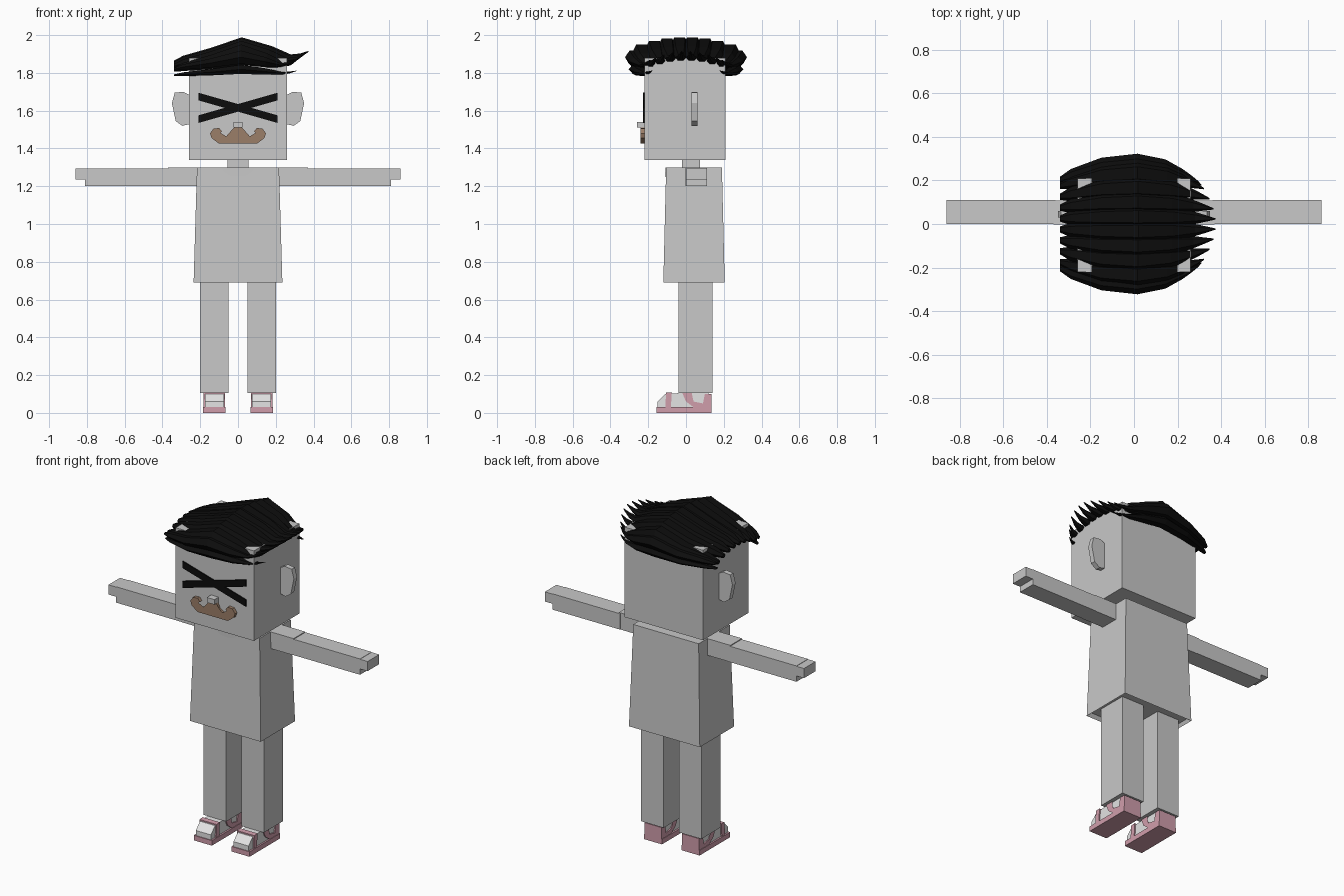
import bpy, bmesh
from mathutils import Vector

cube = bpy.data.objects.get("Cube")
if cube:
    bpy.data.objects.remove(cube, do_unlink=True)


def material(name, r, g, b):
    m = bpy.data.materials.new(name)
    m.use_nodes = True
    m.diffuse_color = (r, g, b, 1)
    bsdf = next(n for n in m.node_tree.nodes if n.type == 'BSDF_PRINCIPLED')
    bsdf.inputs["Base Color"].default_value = (r, g, b, 1)
    return m


GREY = material("light grey", .58, .58, .58)
WHITE = material("white", .77, .77, .77)
BLACK = material("black", .004, .004, .004)
BROWN = material("brown", .33, .21, .14)
PINK = material("pink", .63, .34, .41)


def finish(name, bm, mat):
    bmesh.ops.recalc_face_normals(bm, faces=bm.faces[:])
    mesh = bpy.data.meshes.new(name)
    bm.to_mesh(mesh)
    bm.free()
    mesh.materials.append(mat)
    ob = bpy.data.objects.new(name, mesh)
    bpy.context.collection.objects.link(ob)
    return ob


def loft(name, rings, mat):
    """Skin a list of equal-sized rings and cap both ends."""
    bm = bmesh.new()
    loops = [[bm.verts.new(p) for p in ring] for ring in rings]
    for a, b in zip(loops, loops[1:]):
        for i in range(len(a)):
            j = (i + 1) % len(a)
            bm.faces.new((a[i], a[j], b[j], b[i]))
    caps = [bm.faces.new(loops[0]), bm.faces.new(loops[-1])]
    bmesh.ops.triangulate(bm, faces=[f for f in caps if len(f.verts) > 4])
    return finish(name, bm, mat)


def prism(name, pts, axis, lo, hi, mat):
    """Extrude a (side, height) outline along x or y."""
    def place(d, p):
        return (d, p[0], p[1]) if axis == 'x' else (p[0], d, p[1])
    return loft(name, [[place(d, p) for p in pts] for d in (lo, hi)], mat)


def rect(x0, x1, y0, y1, z):
    return [(x0, y0, z), (x1, y0, z), (x1, y1, z), (x0, y1, z)]


def box(name, x0, x1, y0, y1, z0, z1, mat):
    return loft(name, [rect(x0, x1, y0, y1, z0), rect(x0, x1, y0, y1, z1)], mat)


# Head, neck and nose
box("head", -.26, .26, -.22, .21, 1.34, 1.88, GREY)
box("neck", -.055, .055, -.02, .075, 1.28, 1.35, GREY)
box("nose", -.025, .025, -.26, -.21, 1.51, 1.54, GREY)

# Shirt with a shallow hollow hem, and its neckline
loft("shirt", [rect(-.225, .225, -.105, .19, .71), rect(-.235, .235, -.12, .205, .69),
               rect(-.217, .217, -.105, .19, 1.3)], GREY)
prism("neckline", [(-.085, 1.299), (-.075, 1.275), (-.04, 1.255), (0, 1.25),
                   (.04, 1.255), (.075, 1.275), (.085, 1.299)], 'y', -.108, -.1, GREY)

# Crossed eye bars
for s in (-1, 1):
    prism("eye_bar", [(-.21 * s, 1.695), (.21 * s, 1.575), (.21 * s, 1.535), (-.21 * s, 1.655)],
          'y', -.228, -.219, BLACK)

MOUSTACHE = [(0, 1.425), (.1, 1.425), (.14, 1.455), (.148, 1.48), (.13, 1.505), (.1, 1.508),
             (.085, 1.49), (.1, 1.478), (.105, 1.49), (.122, 1.49), (.128, 1.475),
             (.11, 1.455), (.07, 1.455), (.035, 1.48), (.022, 1.51), (0, 1.51)]
EAR = [(.25, 1.68), (.29, 1.7), (.335, 1.695), (.35, 1.64), (.33, 1.545), (.295, 1.52), (.25, 1.53)]
FOOT = [(-.15, .03), (-.15, .06), (-.11, .1), (-.03, .105), (.12, .105), (.12, .03)]
HEEL = [(-.02, .106), (.03, .106), (.02, .085), (.04, .06), (.09, .05), (.1, .1),
        (.135, .1), (.135, .03), (.04, .03), (0, .06)]

# Paired parts
for s, side in ((1, "left"), (-1, "right")):
    def pair(name, x0, x1, *rest):
        return box(f"{side}_{name}", min(s * x0, s * x1), max(s * x0, s * x1), *rest)

    def pair_prism(name, pts, x0, x1, mat):
        return prism(f"{side}_{name}", pts, 'x', s * x0, s * x1, mat)

    prism(f"{side}_ear", [(s * x, z) for x, z in EAR], 'y', .03, .06, GREY)
    prism(f"{side}_moustache", [(s * x, z) for x, z in MOUSTACHE], 'y', -.24, -.215, BROWN)
    pair("sleeve", .2, .37, -.002, .108, 1.2, 1.3, GREY)
    pair("arm", .36, .81, 0, .11, 1.2, 1.295, GREY)
    pair("hand", .8, .86, 0, .11, 1.235, 1.293, GREY)
    pair("leg", .05, .2, -.04, .14, .105, .72, GREY)
    pair("sole", .065, .185, -.155, .135, 0, .03, PINK)
    pair_prism("foot", FOOT, .075, .175, WHITE)
    pair_prism("heel_strap", HEEL, .068, .182, PINK)
    pair_prism("toe_strap", [(-.11, .03), (-.105, .107), (-.075, .109), (-.08, .03)],
               .068, .182, PINK)

# Hair lock stations: x, centre height, half width, half height
LOCK = [(-.34, 1.855, .014, .012), (-.29, 1.87, .033, .025), (-.15, 1.895, .05, .042),
        (.02, 1.935, .056, .062), (.18, 1.905, .048, .043), (.28, 1.883, .028, .018),
        (.33, 1.892, .015, .013), (.375, 1.915, .003, .003)]
HEX = [(1, 0), (.5, .87), (-.5, .87), (-1, 0), (-.5, -.87), (.5, -.87)]


def lock(y, drop, arch, thick):
    """One six-sided tapered lock sweeping across the head."""
    rings = []
    for x, z, w, h in LOCK:
        px = x * (1 - 2.6 * y * y) if x > 0 else x
        py = y * (1 - 2.2 * x * x)
        pz = 1.9 + (z - 1.9) * arch - drop
        rings.append([(px, py + w * a * (.6 + .4 * thick), pz + h * b * thick) for a, b in HEX])
    loft("hair_lock", rings, BLACK)


# Crown locks
for i in range(8):
    y = -.235 + i * .47 / 7
    lock(y, .7 * y * y, 1, 1)

# Lower fringe and nape locks
for s in (-1, 1):
    lock(s * .275, .045, .8, .65)
    lock(s * .26, .095, .4, .45)
